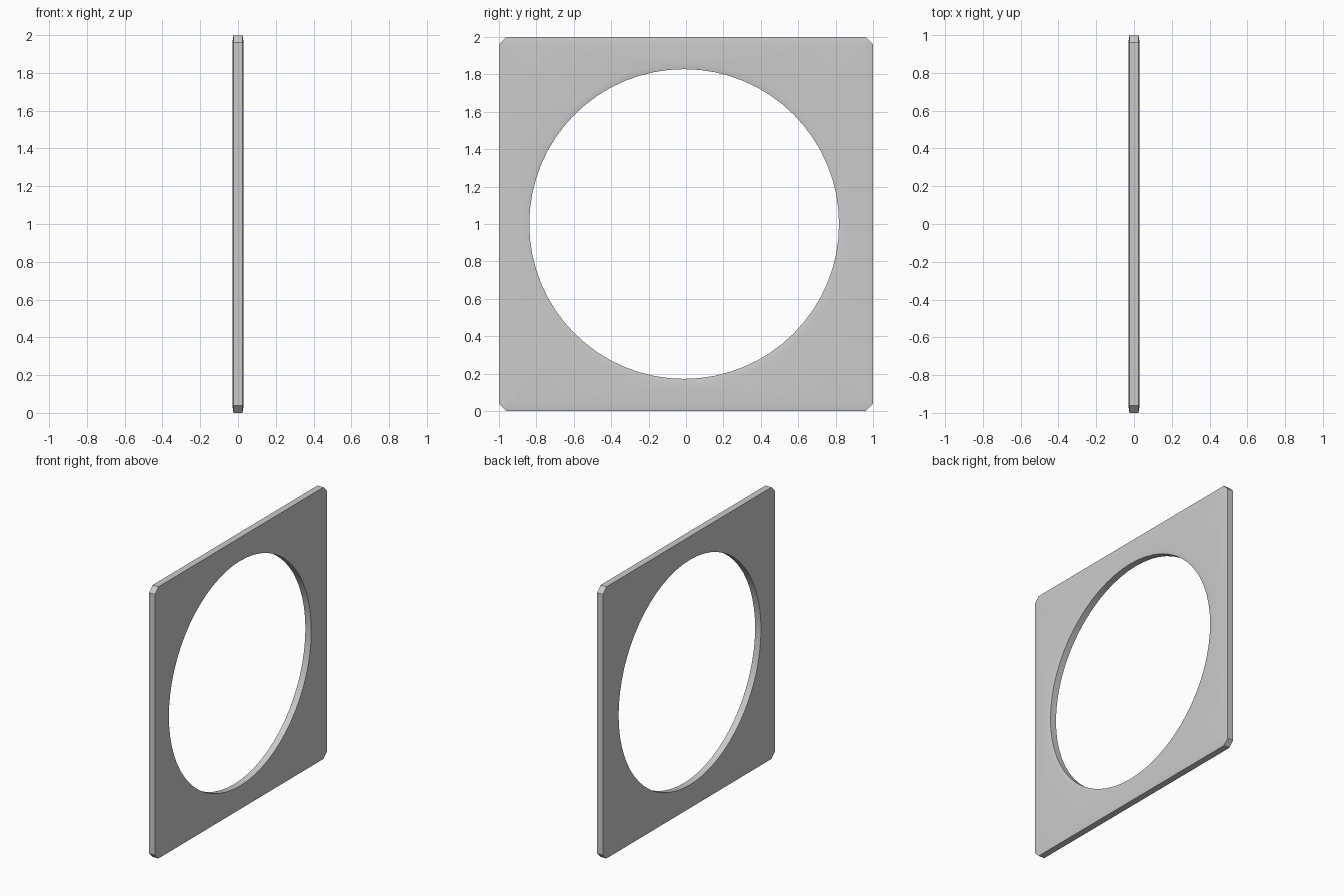
import bpy, bmesh, math

if "Cube" in bpy.data.objects:
    bpy.data.objects.remove(bpy.data.objects["Cube"])

CENTRE_Y, CENTRE_Z = -0.01, 1.0
SEGMENTS = 64
FACE_X, EDGE_X = 0.03, 0.024   # half thickness on the flat and at the rims

bm = bmesh.new()


def square_ring(half, cut, x):
    """Square outline with cut corners, standing in the YZ plane."""
    pts = []
    for sy, sz in ((1, 1), (-1, 1), (-1, -1), (1, -1)):
        pair = [(sy * half, sz * (half - cut)), (sy * (half - cut), sz * half)]
        pts += pair if sy * sz > 0 else pair[::-1]
    return [bm.verts.new((x, y, 1 + z)) for y, z in pts]


def hole_ring(radius, x):
    return [bm.verts.new((x, CENTRE_Y + radius * math.cos(a), CENTRE_Z + radius * math.sin(a)))
            for a in (2 * math.pi * i / SEGMENTS for i in range(SEGMENTS))]


def bridge(a, b):
    n = len(a)
    for i in range(n):
        j = (i + 1) % n
        bm.faces.new((a[i], a[j], b[j], b[i]))


def ring_edges(ring):
    return [bm.edges.get((v, ring[i - 1])) for i, v in enumerate(ring)]


# Both faces, each with a gently tapered rim outside and around the hole
rims = []
for side in (1, -1):
    outer = square_ring(1.0, 0.04, side * EDGE_X)
    outer_in = square_ring(0.96, 0.0166, side * FACE_X)
    hole_out = hole_ring(0.862, side * FACE_X)
    hole = hole_ring(0.828, side * EDGE_X)
    bridge(outer, outer_in)
    bridge(hole_out, hole)
    bmesh.ops.triangle_fill(bm, use_beauty=True, normal=(side, 0, 0),
                            edges=ring_edges(outer_in) + ring_edges(hole_out))
    rims.append((outer, hole))

# Outer edge and hole wall
for k in (0, 1):
    bridge(rims[0][k], rims[1][k])

bmesh.ops.recalc_face_normals(bm, faces=bm.faces[:])
mesh = bpy.data.meshes.new("square_plate")
bm.to_mesh(mesh)
bm.free()
plate = bpy.data.objects.new("square_plate_with_round_hole", mesh)
bpy.context.collection.objects.link(plate)

# Soft rims, crisp outer edges
bpy.context.view_layer.objects.active = plate
plate.select_set(True)
bpy.ops.object.shade_smooth_by_angle(angle=math.radians(30))
weighted = plate.modifiers.new("flat_face_normals", 'WEIGHTED_NORMAL')
weighted.keep_sharp = True
